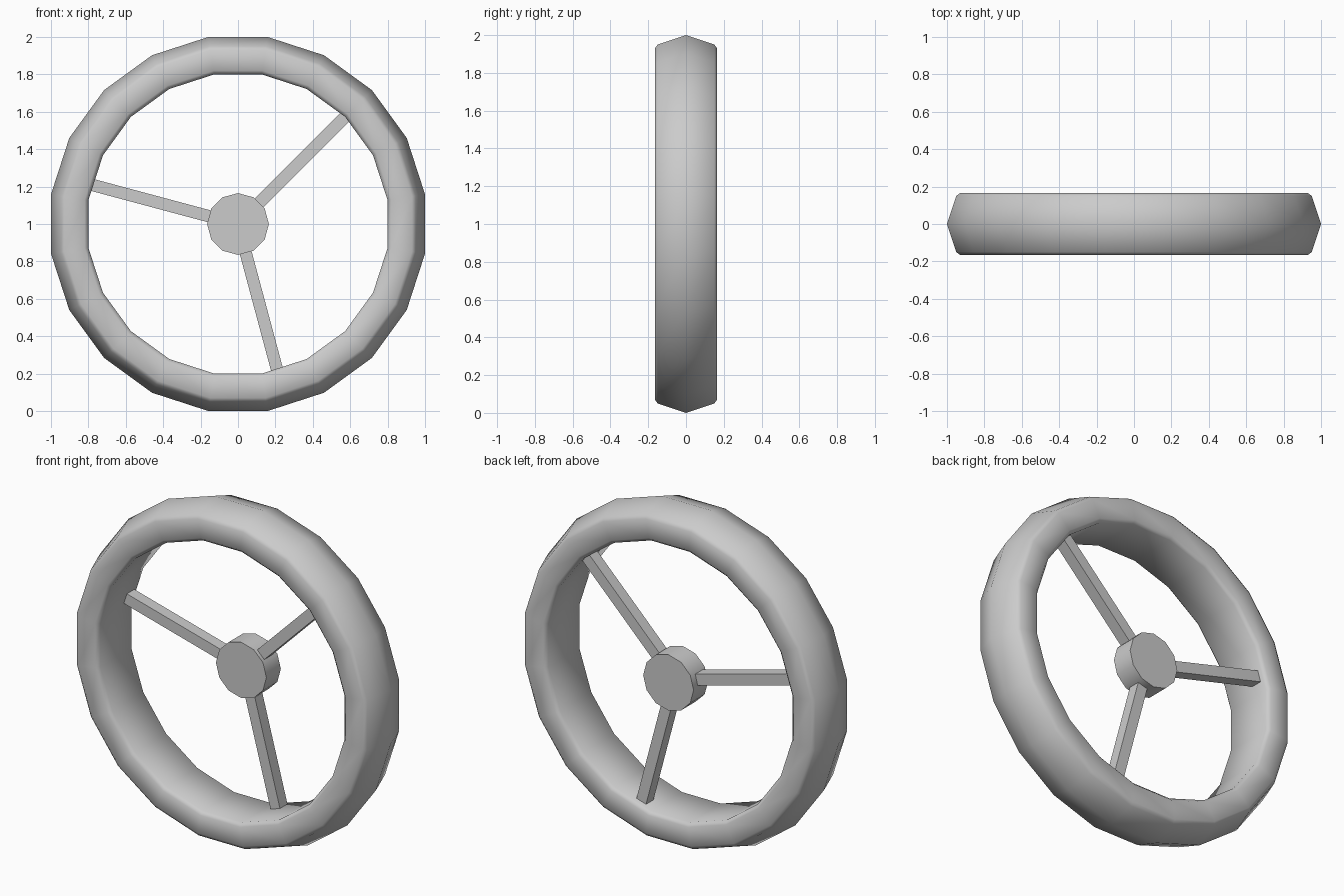
import bpy, bmesh
from math import cos, sin, radians, pi
from mathutils import Matrix

if "Cube" in bpy.data.objects:
    bpy.data.objects.remove(bpy.data.objects["Cube"])

def add_object(name, bm):
    bmesh.ops.recalc_face_normals(bm, faces=bm.faces)
    mesh = bpy.data.meshes.new(name)
    bm.to_mesh(mesh)
    bm.free()
    ob = bpy.data.objects.new(name, mesh)
    ob.location.z = 1.0
    bpy.context.collection.objects.link(ob)
    return ob

# Rim: ridged tread, flat side walls, wide flat inner face, swept in 20 steps
half = [(1.0, 0), (0.95, 0.15), (0.93, 0.165), (0.82, 0.165), (0.8, 0.145)]
section = half + [(r, -y) for r, y in reversed(half[1:])]
SIDES, n = 20, len(section)
bm = bmesh.new()
rings = []
for i in range(SIDES):
    a = 2 * pi * (i + 0.5) / SIDES
    k = 1 / cos(pi / SIDES)
    rings.append([bm.verts.new((r * k * cos(a), y, r * k * sin(a))) for r, y in section])
for i in range(SIDES):
    p, q = rings[i], rings[(i + 1) % SIDES]
    for j in range(n):
        m = (j + 1) % n
        bm.faces.new((p[j], p[m], q[m], q[j])).smooth = True
add_object("rim", bm)

# Hub: short 12-sided drum set towards the back
bm = bmesh.new()
bmesh.ops.create_cone(bm, cap_ends=True, segments=12, radius1=0.165, radius2=0.165, depth=0.135,
                      matrix=Matrix.Translation((0, 0.097, 0)) @ Matrix.Rotation(pi / 2, 4, 'X')
                      @ Matrix.Rotation(pi / 2, 4, 'Z'))
hub = add_object("hub", bm)
for f in hub.data.polygons:
    f.use_smooth = len(f.vertices) == 4
for e in hub.data.edges:
    y0, y1 = (hub.data.vertices[v].co.y for v in e.vertices)
    e.use_edge_sharp = abs(y0 - y1) < 0.01

# Three square spokes
for i, ang in enumerate((45, 165, 285)):
    inner, outer = 0.12, 0.812
    bm = bmesh.new()
    bmesh.ops.create_cube(bm, size=1, matrix=Matrix.Rotation(-radians(ang), 4, 'Y')
                          @ Matrix.Translation(((inner + outer) / 2, 0.087, 0))
                          @ Matrix.Diagonal((outer - inner, 0.07, 0.065, 1)))
    add_object(f"spoke_{i + 1}", bm)
